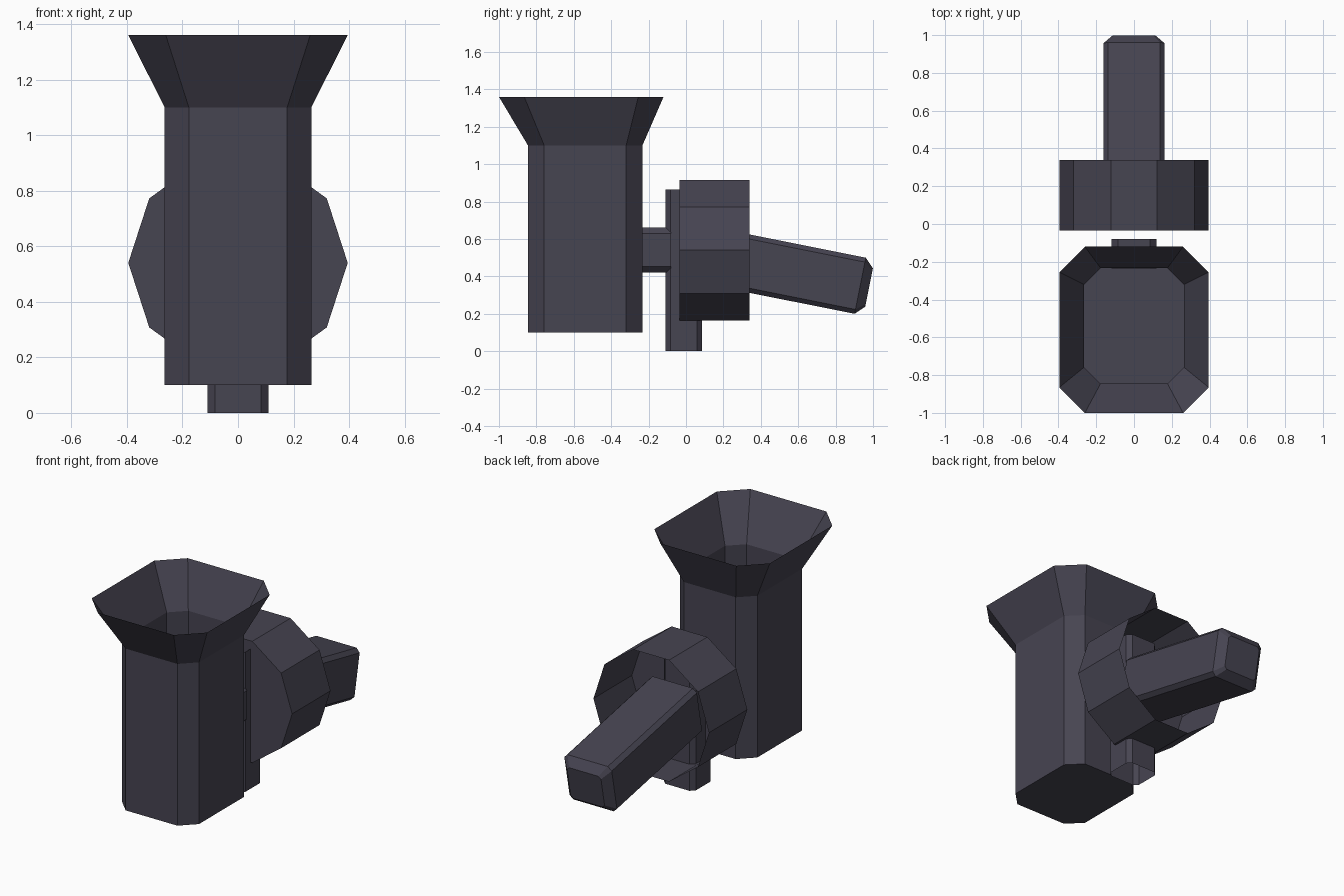
import bpy, bmesh, math
from mathutils import Matrix

if "Cube" in bpy.data.objects:
    bpy.data.objects.remove(bpy.data.objects["Cube"])

mat = bpy.data.materials.new("dark slate")
mat.diffuse_color = (0.062, 0.058, 0.083, 1)
mat.use_nodes = True
mat.node_tree.nodes["Principled BSDF"].inputs["Base Color"].default_value = mat.diffuse_color


def chamfered(hx, hy, c, z, cy=0.0):
    """Octagonal ring: a rectangle with cut corners at height z."""
    pts = [(hx, -hy + c), (hx, hy - c), (hx - c, hy), (-hx + c, hy),
           (-hx, hy - c), (-hx, -hy + c), (-hx + c, -hy), (hx - c, -hy)]
    return [(x, y + cy, z) for x, y in pts]


def polygon(n, r, z):
    return [(r * math.cos(2 * math.pi * i / n), r * math.sin(2 * math.pi * i / n), z)
            for i in range(n)]


def loft(name, rings, loc=(0, 0, 0), tilt=0.0, cap_start=False, cap_end=False):
    """Skin a row of rings, then tilt about x (-90 lays it along +y)."""
    bm = bmesh.new()
    vs = [[bm.verts.new(p) for p in ring] for ring in rings]
    for a, b in zip(vs, vs[1:]):
        n = len(a)
        for i in range(n):
            j = (i + 1) % n
            bm.faces.new((a[i], a[j], b[j], b[i]))
    if cap_start:
        bm.faces.new(vs[0][::-1])
    if cap_end:
        bm.faces.new(vs[-1])
    bm.transform(Matrix.Rotation(math.radians(tilt), 4, 'X'))
    me = bpy.data.meshes.new(name)
    bm.to_mesh(me)
    bm.free()
    me.materials.append(mat)
    ob = bpy.data.objects.new(name, me)
    ob.location = loc
    bpy.context.collection.objects.link(ob)


# upright body with an open flared mouth
loft("hopper_body", [chamfered(0.264, 0.306, 0.087, 0.10, -0.539),
                     chamfered(0.264, 0.306, 0.087, 1.10, -0.539),
                     chamfered(0.395, 0.44, 0.135, 1.36, -0.56)], cap_start=True)

# short link between the body and the post
loft("connector", [chamfered(0.118, 0.12, 0.032, 0), chamfered(0.118, 0.12, 0.032, 0.155)],
     loc=(0, -0.235, 0.54), tilt=-90)

# vertical post, an open tube
loft("post", [chamfered(0.109, 0.0975, 0.026, 0, -0.0125),
              chamfered(0.109, 0.0975, 0.026, 0.865, -0.0125)])

# ten-sided drum, closed at the front and open at the back
loft("drum", [polygon(10, 0.395, 0), polygon(10, 0.395, 0.375)],
     loc=(0, -0.035, 0.54), tilt=-90, cap_start=True)

# sloping arm with a bevelled tip
loft("arm", [chamfered(0.162, 0.153, 0.024, 0), chamfered(0.162, 0.153, 0.024, 0.848),
             chamfered(0.116, 0.105, 0.016, 0.896)],
     loc=(0, 0.10, 0.516), tilt=-101.3, cap_end=True)
